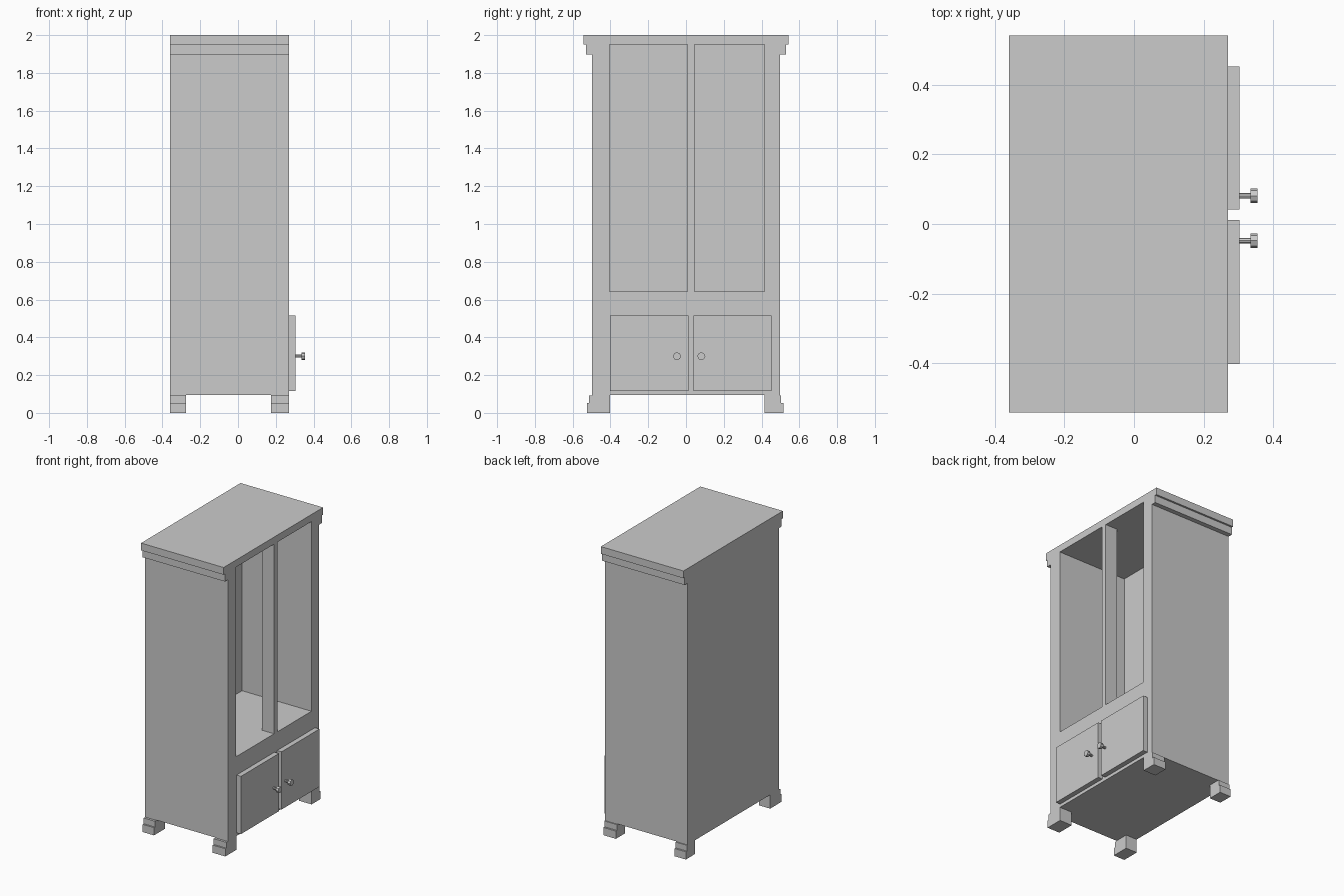
import bpy, bmesh, math

if "Cube" in bpy.data.objects:
    bpy.data.objects.remove(bpy.data.objects["Cube"])

BACK, FRONT = -0.36, 0.27


def extrude_profile(name, pts, x0, x1):
    """Extrude a (y, z) outline along x into a solid."""
    bm = bmesh.new()
    face = bm.faces.new([bm.verts.new((x0, y, z)) for y, z in pts])
    new = bmesh.ops.extrude_face_region(bm, geom=[face])["geom"]
    verts = [v for v in new if isinstance(v, bmesh.types.BMVert)]
    bmesh.ops.translate(bm, verts=verts, vec=(x1 - x0, 0, 0))
    bmesh.ops.recalc_face_normals(bm, faces=bm.faces)
    mesh = bpy.data.meshes.new(name)
    bm.to_mesh(mesh)
    bm.free()
    obj = bpy.data.objects.new(name, mesh)
    bpy.context.collection.objects.link(obj)
    return obj


def box(name, x0, x1, y0, y1, z0, z1):
    return extrude_profile(name, [(y0, z0), (y1, z0), (y1, z1), (y0, z1)], x0, x1)


def rod(name, x0, x1, y, z, r):
    bpy.ops.mesh.primitive_cylinder_add(
        vertices=8, radius=r, depth=x1 - x0,
        location=((x0 + x1) / 2, y, z), rotation=(0, math.pi / 2, 0))
    bpy.context.object.name = name


# Cabinet carcass with the stepped cornice on both sides
half = [(0.497, 0.095), (0.497, 1.898), (0.529, 1.898),
        (0.529, 1.95), (0.542, 1.95), (0.542, 2.0)]
carcass = extrude_profile("cabinet_body", half + [(-y, z) for y, z in reversed(half)],
                          BACK, FRONT)

# Hollow out the open upper compartment
cutter = box("compartment_cutter", -0.26, 0.4, -0.405, 0.415, 0.643, 1.951)
cutter.hide_render = True
mod = carcass.modifiers.new("compartment", "BOOLEAN")
mod.operation = "DIFFERENCE"
mod.solver = "EXACT"
mod.object = cutter
bpy.context.view_layer.objects.active = carcass
bpy.ops.object.modifier_apply(modifier=mod.name)
bpy.data.objects.remove(cutter)

# Post between the two openings
box("center_post", FRONT - 0.093, FRONT, 0.008, 0.045, 0.643, 1.951)

# Stepped feet at the four corners
for depth, x0, x1 in (("back", BACK, -0.274), ("front", 0.174, FRONT)):
    for side, inner, body, mid, outer in (("left", -0.403, -0.497, -0.513, -0.524),
                                          ("right", 0.416, 0.497, 0.504, 0.516)):
        extrude_profile(f"{depth}_{side}_foot",
                        [(inner, 0), (outer, 0), (outer, 0.053), (mid, 0.053),
                         (mid, 0.093), (body, 0.093), (body, 0.095), (inner, 0.095)],
                        x0, x1)

# Lower doors with their knobs
for side, y0, y1, knob in (("left", -0.402, 0.012, -0.048),
                           ("right", 0.041, 0.453, 0.081)):
    box(f"{side}_door", FRONT, 0.304, y0, y1, 0.117, 0.515)
    rod(f"{side}_knob_stem", 0.304, 0.335, knob, 0.3, 0.008)
    rod(f"{side}_knob_head", 0.335, 0.355, knob, 0.3, 0.021)
